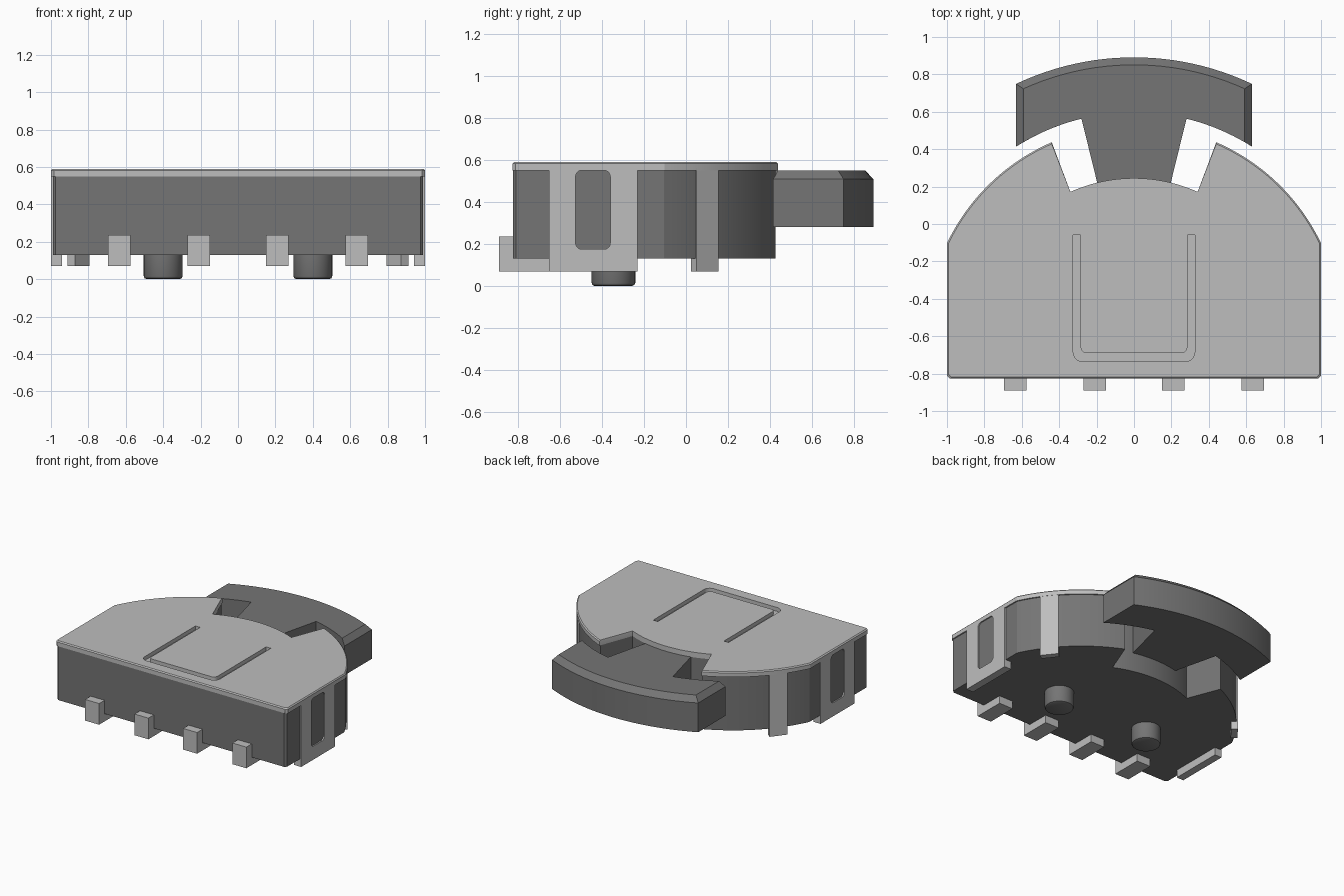
import bpy, bmesh, math
from math import sin, cos, asin, radians
from mathutils import Matrix

cube = bpy.data.objects.get("Cube")
if cube:
    bpy.data.objects.remove(cube, do_unlink=True)

CY = -0.58  # shared centre of every arc


def material(name, value):
    m = bpy.data.materials.new(name)
    m.use_nodes = True
    colour = (value, value, value, 1)
    m.diffuse_color = colour
    m.node_tree.nodes["Principled BSDF"].inputs["Base Color"].default_value = colour
    return m


METAL = material("light grey metal", 0.515)
PLASTIC = material("dark grey plastic", 0.178)


def loft(name, rings, mat, axis="z"):
    """Solid through matching outlines; each ring is (points, height along axis)."""
    bm = bmesh.new()
    place = {"z": lambda a, b, h: (a, b, h), "x": lambda a, b, h: (h, a, b)}[axis]
    loops = [[bm.verts.new(place(a, b, h)) for a, b in pts] for pts, h in rings]
    bm.faces.new(loops[0])
    bm.faces.new(loops[-1])
    n = len(loops[0])
    for low, high in zip(loops, loops[1:]):
        for i in range(n):
            j = (i + 1) % n
            bm.faces.new((low[i], low[j], high[j], high[i]))
    bmesh.ops.recalc_face_normals(bm, faces=bm.faces)
    mesh = bpy.data.meshes.new(name)
    bm.to_mesh(mesh)
    bm.free()
    mesh.materials.append(mat)
    ob = bpy.data.objects.new(name, mesh)
    bpy.context.collection.objects.link(ob)
    return ob


def prism(name, pts, lo, hi, mat, axis="z"):
    return loft(name, [(pts, lo), (pts, hi)], mat, axis)


def activate(ob):
    bpy.ops.object.select_all(action="DESELECT")
    ob.select_set(True)
    bpy.context.view_layer.objects.active = ob


def smooth(ob):
    activate(ob)
    bpy.ops.object.shade_smooth_by_angle(angle=radians(25))


def cut(ob, cutter):
    mod = ob.modifiers.new("cut", "BOOLEAN")
    mod.object = cutter
    mod.solver = "EXACT"
    activate(ob)
    bpy.ops.object.modifier_apply(modifier=mod.name)
    bpy.data.objects.remove(cutter, do_unlink=True)


def arc(radius, x0, x1, n=24):
    """Points of an arc about (0, CY) running from x0 to x1."""
    a0, a1 = asin(x0 / radius), asin(x1 / radius)
    return [(radius * sin(a0 + (a1 - a0) * i / n),
             CY + radius * cos(a0 + (a1 - a0) * i / n)) for i in range(n + 1)]


def corner(cx, cy, r, start, n=5):
    return [(cx + r * cos(radians(start + 90 * i / n)),
             cy + r * sin(radians(start + 90 * i / n))) for i in range(n + 1)]


def rounded(x0, x1, y0, y1, r):
    return (corner(x1 - r, y1 - r, r, 0) + corner(x0 + r, y1 - r, r, 90)
            + corner(x0 + r, y0 + r, r, 180) + corner(x1 - r, y0 + r, r, 270))


def case_outline(inset, front):
    """D-shaped case with a dovetail notch at the back."""
    w, c = 1 - inset, 0.015
    right = [(w - c, front), (w, front + c)] + arc(1.108 - inset, w, 0.44)
    left = [(-x, y) for x, y in reversed(right)]
    return right + arc(0.825, 0.34, -0.34) + left


# Case
smooth(prism("case_body", case_outline(0.01, -0.823), 0.13, 0.55, PLASTIC))

# Cover plate with softened rim and a U-shaped groove
full, slim = case_outline(0, -0.825), case_outline(0.008, -0.817)
cover = loft("cover_plate", [(full, 0.55), (full, 0.582), (slim, 0.59)], METAL)
groove = [(-0.325, -0.06)]
groove += corner(-0.275, -0.685, 0.05, 180) + corner(0.275, -0.685, 0.05, 270)
groove += [(0.325, -0.06), (0.285, -0.06)]
groove += list(reversed(corner(0.255, -0.66, 0.03, 270)))
groove += list(reversed(corner(-0.255, -0.66, 0.03, 180)))
groove += [(-0.285, -0.06)]
cut(cover, prism("groove_cutter", groove, 0.56, 0.7, METAL))
smooth(cover)

for side, s in (("left", 1), ("right", -1)):
    # Side panel with a rounded window, and its foot
    panel = prism(side + "_side_panel",
                  [(-0.65, 0.07), (-0.23, 0.07), (-0.23, 0.56), (-0.65, 0.56)],
                  s * 0.96, s, METAL, "x")
    cut(panel, prism("window_cutter", rounded(-0.525, -0.36, 0.175, 0.55, 0.03),
                     s * 0.9, s * 1.1, METAL, "x"))
    prism(side + "_side_foot",
          [(-0.65, 0.07), (-0.23, 0.07), (-0.23, 0.13), (-0.65, 0.13)],
          s * 0.94, s * 0.999, METAL, "x")
    # Tab wrapping the curved wall
    a0, a1 = radians(34.7), radians(41.6)
    tab = [(s * r * cos(a), CY + r * sin(a)) for r, a in
           ((1.06, a0), (1.108, a0), (1.108, a1), (1.06, a1))]
    prism(side + "_rear_tab", tab, 0.07, 0.56, METAL)

# Front terminals
terminal = [(-0.89, 0.07), (-0.65, 0.07), (-0.65, 0.132), (-0.82, 0.132),
            (-0.82, 0.235), (-0.89, 0.235)]
for i, x in enumerate((-0.635, -0.21, 0.21, 0.635)):
    prism(f"terminal_{i + 1}", terminal, x - 0.06, x + 0.06, METAL, "x")


# Locating pegs
def circle(x, y, r, n=32):
    return [(x + r * cos(math.tau * i / n), y + r * sin(math.tau * i / n))
            for i in range(n)]


for side, x in (("left", 0.4), ("right", -0.4)):
    rings = [(circle(x, -0.345, r), z) for r, z in
             ((0.088, 0), (0.099, 0.005), (0.104, 0.016), (0.104, 0.14))]
    smooth(loft(side + "_locating_peg", rings, PLASTIC))


# Lever: curved paddle with a stem running into the notch
def lever_outline(end, outer):
    t = radians(13.8)
    inner = arc(1.177, -end, -1.177 * sin(t), 10)
    stem = [(-0.8 * sin(t), CY + 0.8 * cos(t))]
    half = inner + stem
    return arc(outer, end, -end) + half + [(-x, y) for x, y in reversed(half)]


wide, narrow = lever_outline(0.63, 1.471), lever_outline(0.592, 1.431)
smooth(loft("lever", [(wide, 0.28), (wide, 0.508), (narrow, 0.55)], PLASTIC))
